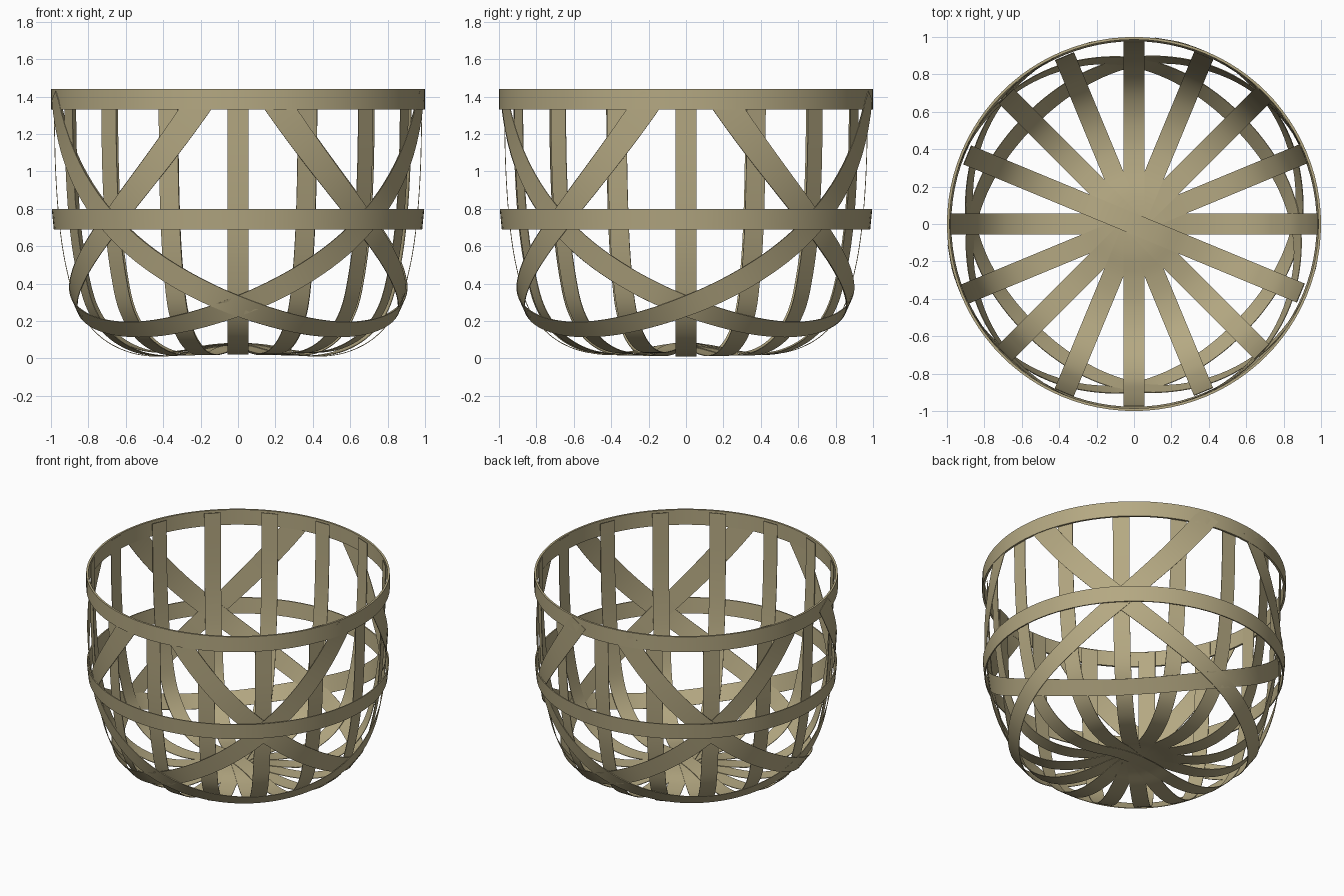
import bpy, bmesh, math
from mathutils import Vector

if "Cube" in bpy.data.objects:
    bpy.data.objects.remove(bpy.data.objects["Cube"])

straw = bpy.data.materials.new("straw_tan")
straw.use_nodes = True
COLOUR = (0.46, 0.395, 0.225, 1)
straw.diffuse_color = COLOUR
straw.node_tree.nodes["Principled BSDF"].inputs["Base Color"].default_value = COLOUR

TOP = 1.44
# Bowl profile as (radius, height), from the raised centre to the rim
PROFILE = [(0, .06), (.15, .05), (.3, .022), (.45, .012), (.6, .04), (.74, .12),
           (.85, .26), (.91, .45), (.95, .68), (.975, 1.0), (.985, TOP)]


def smooth_profile(points, steps=6):
    """Catmull-Rom curve through the profile points."""
    p = [Vector(q) for q in points]
    p = [Vector((-p[1].x, p[1].y))] + p + [p[-1] * 2 - p[-2]]
    out = []
    for a, b, c, d in zip(p, p[1:], p[2:], p[3:]):
        for s in range(steps):
            t = s / steps
            out.append(0.5 * (2 * b + (c - a) * t + (2 * a - 5 * b + 4 * c - d) * t**2
                              + (3 * b - a - 3 * c + d) * t**3))
    return out + [p[-2]]


CURVE = smooth_profile(PROFILE)


def bowl_radius(z):
    wall = [q for q in CURVE if q.x > 0.5]
    for a, b in zip(wall, wall[1:]):
        if a.y <= z <= b.y:
            return a.x + (b.x - a.x) * (z - a.y) / (b.y - a.y)
    return wall[-1].x


def ribbon(name, sections, closed=False):
    """Skin a strip through four-cornered cross-sections."""
    bm = bmesh.new()
    rings = [[bm.verts.new(c) for c in s] for s in sections]
    pairs = list(zip(rings, rings[1:]))
    if closed:
        pairs.append((rings[-1], rings[0]))
    else:
        bm.faces.new(rings[0])
        bm.faces.new(rings[-1])
    for a, b in pairs:
        for i in range(4):
            j = (i + 1) % 4
            bm.faces.new((a[i], a[j], b[j], b[i]))
    bmesh.ops.recalc_face_normals(bm, faces=bm.faces)
    mesh = bpy.data.meshes.new(name)
    bm.to_mesh(mesh)
    bm.free()
    mesh.materials.append(straw)
    obj = bpy.data.objects.new(name, mesh)
    bpy.context.collection.objects.link(obj)
    bpy.context.view_layer.objects.active = obj
    obj.select_set(True)
    bpy.ops.object.shade_smooth_by_angle(angle=math.radians(35))
    obj.select_set(False)


def section(centre, side, normal, half_width, thickness):
    w, n = side * half_width, normal * thickness / 2
    corners = [centre - w - n, centre + w - n, centre + w + n, centre - w + n]
    for c in corners:
        c.z = min(c.z, TOP - 0.01)
    return corners


def hoop(name, low, high, r_low, r_high, thickness, count=96):
    rings = []
    for i in range(count):
        a = math.tau * i / count
        rings.append([Vector((r * math.cos(a), r * math.sin(a), z)) for r, z in
                      ((r_low - thickness, low), (r_low, low),
                       (r_high, high), (r_high - thickness, high))])
    ribbon(name, rings, closed=True)


# Horizontal hoops
hoop("rim_hoop", 1.33, TOP, 1.0, 1.0, 0.014)
hoop("middle_hoop", 0.69, 0.80, 0.985, 0.996, 0.008)

# Upright straps running down one wall, across the base and up the other
for k in range(8):
    angle = math.pi * k / 8
    out = Vector((math.cos(angle), math.sin(angle), 0))
    side = Vector((-out.y, out.x, 0))
    path = [(-q.x, q.y) for q in reversed(CURVE[1:])] + [tuple(q) for q in CURVE]
    points = [out * r + Vector((0, 0, z)) for r, z in path]
    rings = []
    for i, p in enumerate(points):
        tangent = points[min(i + 1, len(points) - 1)] - points[max(i - 1, 0)]
        normal = side.cross(tangent.normalized())
        if normal.z < 0:
            normal = -normal
        rings.append(section(p + normal * 0.003 * k, side, normal, 0.055, 0.004))
    ribbon(f"upright_strap_{k + 1}", rings)


# Slanting straps, lowest at each corner and rising to the rim both ways
def slant_point(low_angle, t, lift):
    z = 0.155 + 0.119 * t**2 + 0.0058 * t**4
    a = low_angle + t * math.pi / 4
    r = bowl_radius(z) + lift
    return Vector((r * math.cos(a), r * math.sin(a), z))


def bowl_normal(p):
    slope = (bowl_radius(p.z + 0.03) - bowl_radius(p.z - 0.03)) / 0.06
    flat = Vector((p.x, p.y, 0)).normalized()
    return (flat - Vector((0, 0, slope))).normalized()


for k in range(4):
    low_angle = math.pi / 4 + k * math.pi / 2
    rings = []
    for i in range(81):
        t = 2.78 * (i / 40 - 1)
        lift = 0.006 + 0.003 * k
        p = slant_point(low_angle, t, lift)
        tangent = slant_point(low_angle, t + 0.01, lift) - slant_point(low_angle, t - 0.01, lift)
        normal = bowl_normal(p)
        side = normal.cross(tangent).normalized()
        rings.append(section(p, side, normal, 0.055 + 0.0025 * t**2, 0.004))
    ribbon(f"slanting_strap_{k + 1}", rings)
